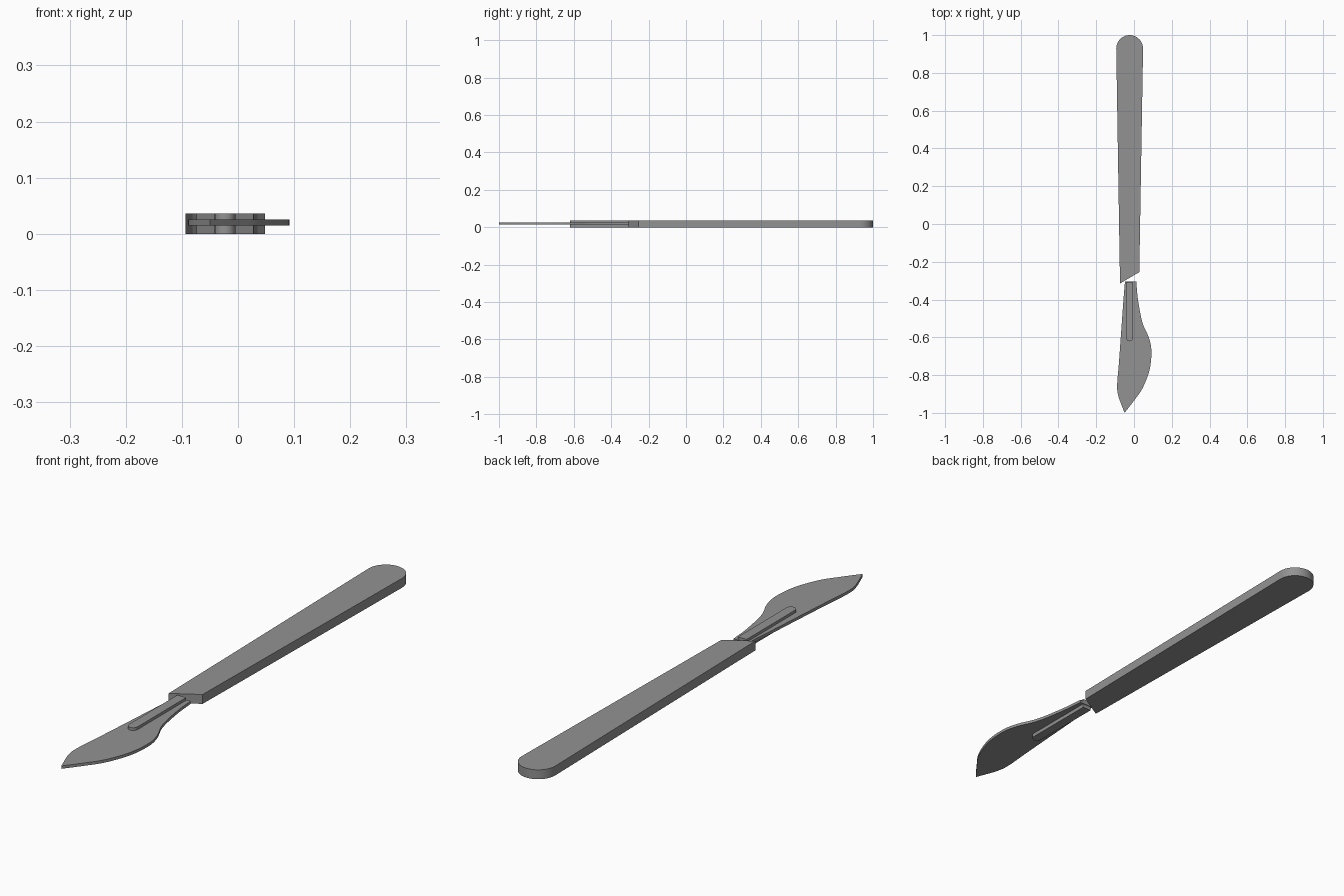
import bpy, bmesh, math
from mathutils import Vector

if "Cube" in bpy.data.objects:
    bpy.data.objects.remove(bpy.data.objects["Cube"])

steel = bpy.data.materials.new("steel_grey")
steel.diffuse_color = (0.29, 0.29, 0.29, 1)
steel.use_nodes = True
steel.node_tree.nodes["Principled BSDF"].inputs["Base Color"].default_value = steel.diffuse_color


def spline(pts, n=5):
    """Smooth curve through the given points."""
    p = [Vector(q) for q in pts]
    p = [2 * p[0] - p[1]] + p + [2 * p[-1] - p[-2]]
    out = []
    for a, b, c, d in zip(p, p[1:], p[2:], p[3:]):
        for i in range(n):
            t = i / n
            out.append(0.5 * (2 * b + (c - a) * t + (2 * a - 5 * b + 4 * c - d) * t**2
                              + (3 * b - a - 3 * c + d) * t**3))
    return out + [p[-2]]


def plate(name, outline, z0, z1):
    """Flat plate extruded from an outline."""
    bm = bmesh.new()
    face = bm.faces.new([bm.verts.new((q[0], q[1], z0)) for q in outline])
    ext = bmesh.ops.extrude_face_region(bm, geom=[face])
    top = [v for v in ext["geom"] if isinstance(v, bmesh.types.BMVert)]
    bmesh.ops.translate(bm, vec=(0, 0, z1 - z0), verts=top)
    bmesh.ops.recalc_face_normals(bm, faces=bm.faces)
    me = bpy.data.meshes.new(name)
    bm.to_mesh(me)
    bm.free()
    me.materials.append(steel)
    ob = bpy.data.objects.new(name, me)
    bpy.context.collection.objects.link(ob)
    bpy.context.view_layer.objects.active = ob
    ob.select_set(True)
    bpy.ops.object.shade_smooth_by_angle(angle=math.radians(30))
    ob.select_set(False)
    return ob


# Handle: tapered bar, slanted front, rounded back end
cap = [(-0.023 + 0.071 * math.cos(math.pi * i / 20),
        0.928 + 0.072 * math.sin(math.pi * i / 20)) for i in range(21)]
plate("handle", [(-0.074, -0.315), (0.028, -0.255)] + cap, 0, 0.036)

# Blade: belly on the right, nearly straight spine on the left
belly = spline([(0.012, -0.305), (0.021, -0.40), (0.044, -0.52), (0.078, -0.60),
                (0.092, -0.67), (0.083, -0.77), (0.045, -0.87), (0.0, -0.935),
                (-0.05, -1.0)])
spine = spline([(-0.05, -1.0), (-0.083, -0.91), (-0.089, -0.85), (-0.081, -0.75),
                (-0.070, -0.60), (-0.058, -0.43), (-0.048, -0.305)])
plate("blade", belly + spine[1:], 0.0145, 0.0255)

# Blade holder: bar with a rounded end, raised on both sides of the blade
end = [(-0.023 - 0.0185 * math.cos(math.pi * i / 12),
        -0.6025 - 0.0185 * math.sin(math.pi * i / 12)) for i in range(13)]
plate("blade_holder", end + [(-0.0045, -0.308), (-0.0415, -0.308)], 0, 0.036)
